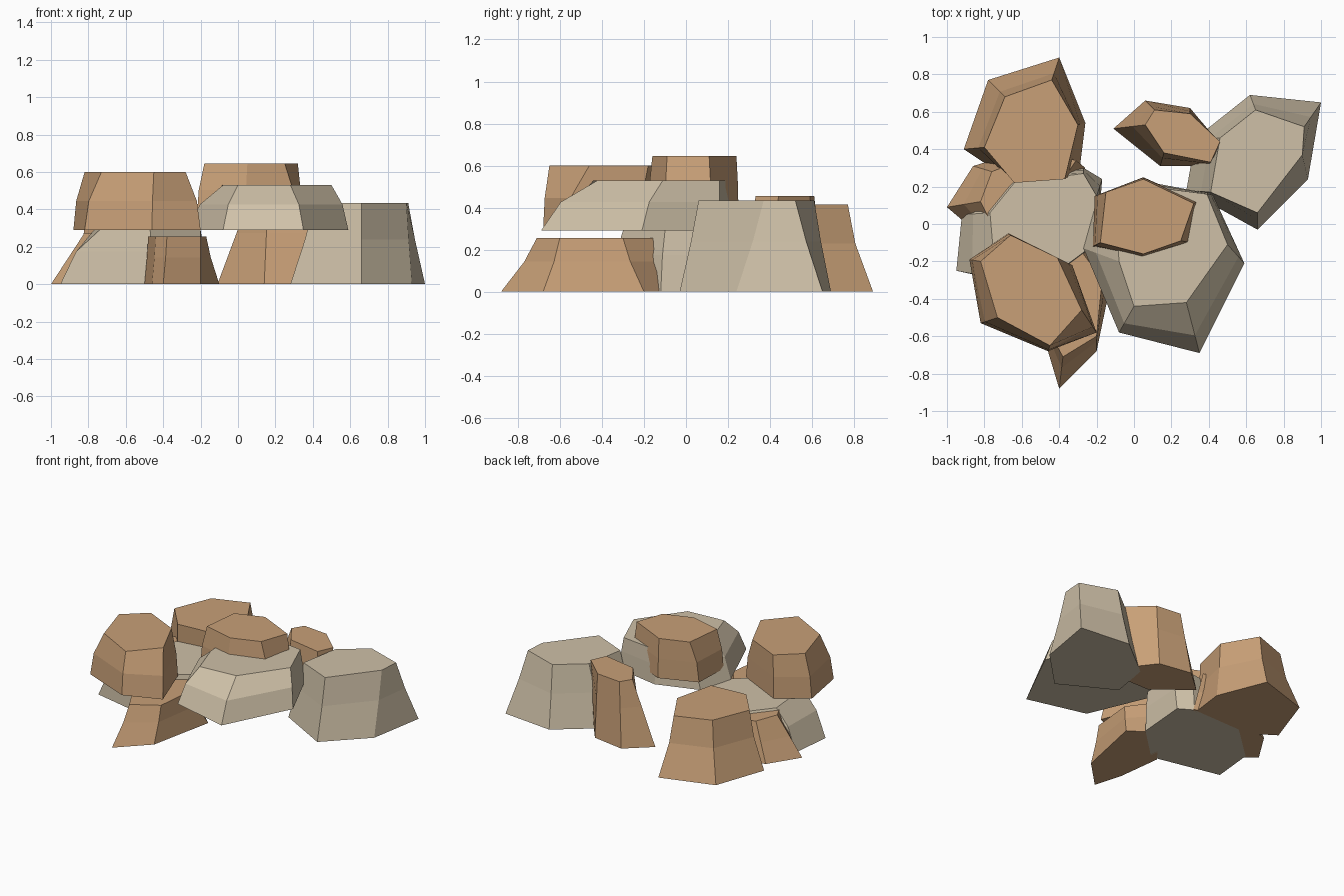
import bpy
import bmesh

# Remove only the default cube
default_cube = bpy.data.objects.get("Cube")
if default_cube:
    bpy.data.objects.remove(default_cube, do_unlink=True)


def make_material(name, red, green, blue):
    """Flat colour used for both viewport and render."""
    material = bpy.data.materials.new(name)
    material.use_nodes = True
    colour = (red, green, blue, 1)
    material.diffuse_color = colour
    shader = next(node for node in material.node_tree.nodes
                  if node.type == 'BSDF_PRINCIPLED')
    shader.inputs["Base Color"].default_value = colour
    shader.inputs["Roughness"].default_value = 0.9
    return material


sandstone = make_material("warm sandstone", .58, .35, .185)
limestone = make_material("pale limestone", .62, .53, .39)


def make_rock(name, material, bottom, top, base_outline, top_outline,
              waist_height=.5, waist_blend=.6):
    """Loft a faceted boulder through a base, a waist and a flat top.

    waist_blend tells how far the waist has already moved from the
    base outline towards the top outline.
    """
    mesh = bpy.data.meshes.new(name)
    builder = bmesh.new()

    def add_ring(height, blend):
        level = bottom + (top - bottom) * height
        return [builder.verts.new((bx + (tx - bx) * blend,
                                   by + (ty - by) * blend,
                                   level))
                for (bx, by), (tx, ty) in zip(base_outline, top_outline)]

    rings = [add_ring(0, 0), add_ring(waist_height, waist_blend), add_ring(1, 1)]
    for lower, upper in zip(rings, rings[1:]):
        for index in range(len(lower)):
            previous = index - 1
            builder.faces.new((lower[previous], lower[index],
                               upper[index], upper[previous]))
    builder.faces.new(rings[0])
    builder.faces.new(rings[-1])
    bmesh.ops.recalc_face_normals(builder, faces=builder.faces)
    builder.to_mesh(mesh)
    builder.free()

    mesh.materials.append(material)
    rock = bpy.data.objects.new(name, mesh)
    bpy.context.scene.collection.objects.link(rock)
    return rock


# Ground layer: boulders standing on the floor
make_rock("back_right_boulder", sandstone, bottom=0, top=.415,
          base_outline=[(-.91, .4), (-.78, .77), (-.4, .89),
                        (-.26, .54), (-.29, .3), (-.64, .22)],
          top_outline=[(-.8, .41), (-.69, .68), (-.44, .77),
                       (-.3, .53), (-.37, .24), (-.64, .22)],
          waist_height=.55, waist_blend=.7)

make_rock("right_base_slab", limestone, bottom=0, top=.29,
          base_outline=[(-.95, -.25), (-.92, .05), (-.66, .29),
                        (-.27, .3), (-.17, .24), (-.2, -.12), (-.45, -.36)],
          top_outline=[(-.74, -.29), (-.77, .06), (-.64, .22),
                       (-.27, .27), (-.2, .15), (-.2, -.1), (-.47, -.3)],
          waist_height=.6, waist_blend=.4)

make_rock("right_wedge_rock", sandstone, bottom=0, top=.275,
          base_outline=[(-1, .09), (-.86, .31), (-.5, .42),
                        (-.26, .3), (-.45, .06), (-.87, -.02)],
          top_outline=[(-.82, .12), (-.76, .28), (-.5, .38),
                       (-.31, .34), (-.47, .1), (-.78, .04)],
          waist_blend=.5)

make_rock("front_wedge_rock", sandstone, bottom=0, top=.255,
          base_outline=[(-.4, -.88), (-.2, -.68), (-.1, -.2),
                        (-.28, -.08), (-.5, -.36), (-.46, -.68)],
          top_outline=[(-.38, -.71), (-.2, -.6), (-.17, -.3),
                       (-.3, -.12), (-.48, -.35), (-.44, -.6)],
          waist_height=.56, waist_blend=.65)

make_rock("left_boulder", limestone, bottom=0, top=.435,
          base_outline=[(.62, .69), (1, .65), (.93, .24),
                        (.66, -.03), (.28, .18), (.33, .46)],
          top_outline=[(.65, .61), (.91, .52), (.9, .37),
                       (.66, .06), (.41, .17), (.46, .46)],
          waist_height=.55, waist_blend=.6)

make_rock("back_upright_rock", sandstone, bottom=0, top=.455,
          base_outline=[(-.11, .51), (.06, .66), (.3, .62),
                        (.47, .4), (.4, .31), (.14, .31)],
          top_outline=[(.06, .53), (.11, .61), (.3, .59),
                       (.46, .44), (.41, .33), (.16, .38)],
          waist_height=.6, waist_blend=.6)

# Upper layer: rocks resting on the ground boulders
make_rock("upper_right_boulder", sandstone, bottom=.29, top=.6,
          base_outline=[(-.88, -.19), (-.67, -.05), (-.33, -.22),
                        (-.2, -.58), (-.46, -.68), (-.82, -.53)],
          top_outline=[(-.82, -.2), (-.66, -.06), (-.41, -.18),
                       (-.28, -.46), (-.45, -.65), (-.73, -.5)],
          waist_blend=.25)

make_rock("central_bridge_slab", limestone, bottom=.29, top=.53,
          base_outline=[(-.27, -.13), (-.08, -.58), (.35, -.69),
                        (.59, -.21), (.42, .16), (.1, .22), (-.2, .12)],
          top_outline=[(-.08, -.2), (0, -.44), (.28, -.42),
                       (.5, -.11), (.39, .16), (.08, .2), (-.1, .1)],
          waist_height=.57, waist_blend=.35)

# Crown rock on top of the bridge slab
make_rock("crown_rock", sandstone, bottom=.36, top=.645,
          base_outline=[(-.21, .15), (.05, .25), (.34, .12),
                        (.31, -.1), (.04, -.18), (-.22, -.12)],
          top_outline=[(-.15, .17), (.05, .24), (.32, .11),
                       (.25, -.09), (.05, -.16), (-.18, -.1)],
          waist_blend=.25)
